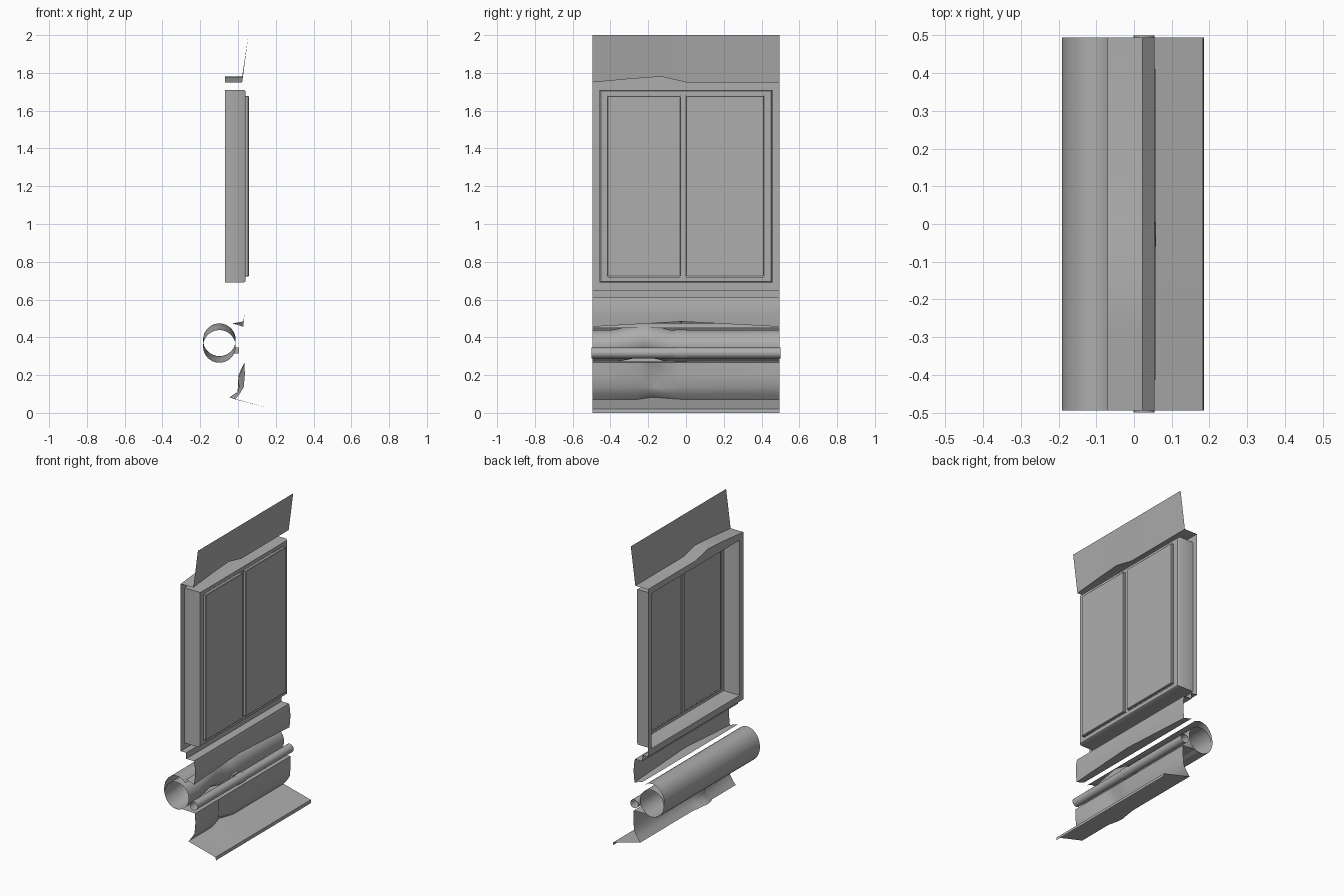
import bpy, bmesh, math

if "Cube" in bpy.data.objects:
    bpy.data.objects.remove(bpy.data.objects["Cube"], do_unlink=True)

HALF = 0.495  # half length of the sheet parts

grey = bpy.data.materials.new("plain_grey")
grey.use_nodes = True
grey.diffuse_color = (0.42, 0.42, 0.42, 1)
grey.node_tree.nodes["Principled BSDF"].inputs["Base Color"].default_value = grey.diffuse_color


def finish(name, bm, angle=40):
    mesh = bpy.data.meshes.new(name)
    bm.to_mesh(mesh)
    bm.free()
    mesh.materials.append(grey)
    mesh.shade_smooth()
    mesh.set_sharp_from_angle(angle=math.radians(angle))
    obj = bpy.data.objects.new(name, mesh)
    bpy.context.collection.objects.link(obj)
    return obj


def loft(name, rows, closed=False):
    """Skin a list of point rows with quads."""
    bm = bmesh.new()
    grid = [[bm.verts.new(p) for p in row] for row in rows]
    for a, b in zip(grid, grid[1:]):
        n = len(a)
        for i in range(n if closed else n - 1):
            j = (i + 1) % n
            bm.faces.new((a[i], a[j], b[j], b[i]))
    return finish(name, bm)


def sheet(name, profile, stations):
    """Sweep an x/z profile along y; each point is x, z and its dent shift."""
    rows = [[(x + dx * w, y, z + dz * w) for x, z, dx, dz in profile]
            for y, w in stations]
    return loft(name, rows)


def tube(name, x, r, stations, sides=24):
    """Open tube along y; stations give y and centre height."""
    turns = [2 * math.pi * i / sides for i in range(sides)]
    return loft(name, [[(x + r * math.cos(t), y, z + r * math.sin(t)) for t in turns]
                       for y, z in stations], closed=True)


def box(name, x, y, z, bevel=0.0):
    bm = bmesh.new()
    bmesh.ops.create_cube(bm, size=1)
    for v in bm.verts:
        v.co = [lo + (c + 0.5) * (hi - lo) for c, (lo, hi) in zip(v.co, (x, y, z))]
    if bevel:
        bmesh.ops.bevel(bm, geom=bm.edges[:], offset=bevel, segments=1, affect='EDGES')
    return finish(name, bm, 30)


# Top sheet with its dented inner ledge, joined down to the window surround
sheet("top_rail",
      [(0.055, 2.0, 0, 0), (0.022, 1.75, 0, 0.03), (-0.07, 1.75, 0, 0.03),
       (-0.07, 1.72, 0, 0)],
      [(-HALF, 0), (-0.28, 0.65), (-0.13, 1), (0, 0), (HALF, 0)])

# Window surround: back strip, reveal, rounded corner, face and inner edge
rings = [(-0.07, 0.495, 0.65, 1.72), (-0.07, 0.458, 0.69, 1.71), (0.03, 0.458, 0.69, 1.71),
         (0.04, 0.45, 0.696, 1.704), (0.04, 0.413, 0.72, 1.68), (0.033, 0.413, 0.72, 1.68)]
loft("window_surround",
     [[(x, -y, lo), (x, y, lo), (x, y, hi), (x, -y, hi)] for x, y, lo, hi in rings],
     closed=True)

# Panes and the bar between them
for name, span in (("pane_right", (-0.415, -0.03)), ("pane_left", (0.0, 0.413))):
    box(name, (0.036, 0.057), span, (0.722, 1.678), 0.003)
box("window_bar", (0.03, 0.041), (-0.03, 0.0), (0.72, 1.68))

# Stepped sill and waist panel, with the lower edge folded inward
sheet("waist_panel",
      [(-0.07, 0.65, 0, 0), (-0.03, 0.65, 0, 0), (-0.03, 0.61, 0, 0),
       (0.025, 0.61, 0, 0), (0.033, 0.57, 0, 0), (0.034, 0.52, 0, 0),
       (0.028, 0.456, 0, 0.028), (-0.03, 0.474, 0, 0)],
      [(-HALF, 0), (-0.22, 0.58), (-0.03, 1), (HALF, 0)])

# Curved channel wrapping behind the tube from panel to skirt
arc = [math.radians(a) for a in range(40, 306, 12)]
arc = [math.radians(a) for a in range(46, 311, 12) if 46 <= a <= 298]
sheet("tube_channel",
      [(-0.1 + 0.091 * math.cos(a), 0.37 + 0.11 * math.sin(a), 0, 0)
       for a in arc if math.radians(40) < a and math.cos(a) < 0.75],
      [(-HALF, 0), (HALF, 0)])

# Large tube inside the channel, kinked upward, with a band around it
tube("large_tube", -0.0985, 0.0865,
     [(-HALF, 0.352), (-0.4, 0.352), (-0.31, 0.368), (-0.22, 0.387),
      (-0.15, 0.37), (-0.08, 0.352), (HALF, 0.352)], 32)
tube("tube_band", -0.0985, 0.089, [(-0.06, 0.352), (0.005, 0.352)], 32)

# Slim pipe with its bracket
tube("slim_pipe", 0.027, 0.028, [(-0.5, 0.317), (0.5, 0.317)])
tube("pipe_collar", 0.027, 0.032, [(-0.06, 0.317), (0.005, 0.317)])
box("pipe_bracket", (-0.025, 0.005), (-0.06, 0.005), (0.315, 0.345))

# Lower skirt with its dent, top return and bottom flange
sheet("lower_skirt",
      [(-0.058, 0.272, 0, 0), (0.035, 0.268, 0, 0), (0.036, 0.2, -0.034, 0),
       (0.03, 0.135, -0.03, 0), (0.008, 0.1, -0.012, 0.01), (-0.015, 0.072, -0.03, 0.01),
       (0.183, 0.02, 0, 0), (0.186, 0.0, 0, 0)],
      [(-HALF, 0), (-0.25, 0), (-0.2, 0.8), (-0.16, 1), (-0.1, 0.5), (-0.03, 0), (HALF, 0)])
